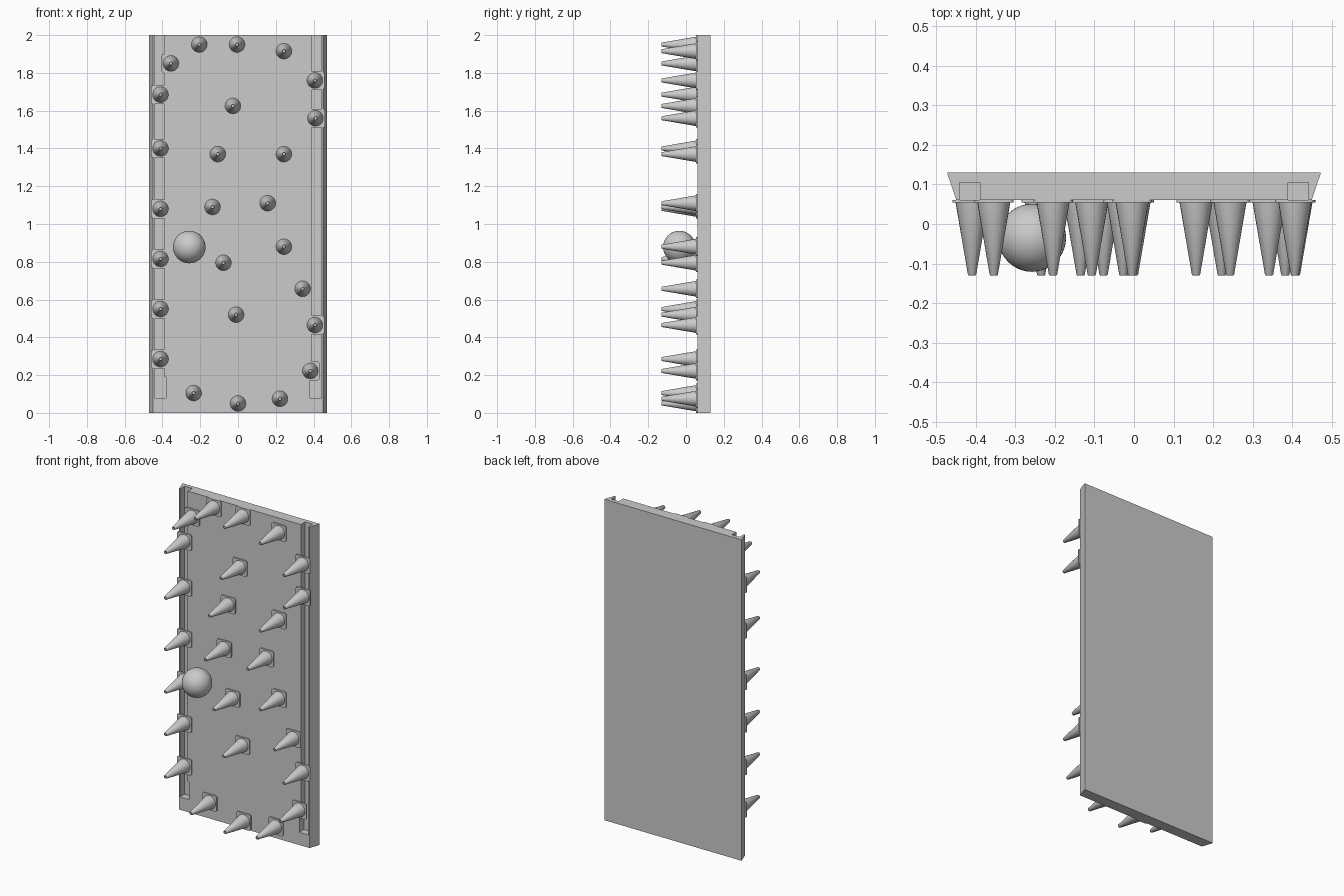
import bpy, bmesh, math
from mathutils import Matrix

if "Cube" in bpy.data.objects:
    bpy.data.objects.remove(bpy.data.objects["Cube"])


def make_object(name, bm):
    bmesh.ops.recalc_face_normals(bm, faces=bm.faces)
    mesh = bpy.data.meshes.new(name)
    bm.to_mesh(mesh)
    bm.free()
    ob = bpy.data.objects.new(name, mesh)
    bpy.context.collection.objects.link(ob)
    return ob


def smooth(ob, angle=35):
    bpy.ops.object.select_all(action='DESELECT')
    ob.select_set(True)
    bpy.context.view_layer.objects.active = ob
    bpy.ops.object.shade_smooth_by_angle(angle=math.radians(angle))


def prism(bm, points, offset):
    face = bm.faces.new([bm.verts.new(p) for p in points])
    new = bmesh.ops.extrude_face_region(bm, geom=[face])['geom']
    bmesh.ops.translate(bm, vec=offset,
                        verts=[v for v in new if isinstance(v, bmesh.types.BMVert)])


# Slab with sides tapering towards the front
bm = bmesh.new()
profile = [(-0.472, 0.13), (-0.472, 0.126), (-0.45, 0.061),
           (0.45, 0.061), (0.472, 0.126), (0.472, 0.13)]
prism(bm, [(x, y, 0) for x, y in profile], (0, 0, 2))
slab = make_object("slab", bm)

# Stepped side channels, open at the top
bm = bmesh.new()
channel = [(0.442, 0.08), (0.38, 0.08), (0.38, 0.19), (0.39, 0.19),
           (0.39, 2.1), (0.442, 2.1)]
for s in (-1, 1):
    prism(bm, [(s * x, 0.0, z) for x, z in channel], (0, 0.105, 0))
cutter = make_object("channel_cutter", bm)
cutter.hide_render = True
mod = slab.modifiers.new("channels", 'BOOLEAN')
mod.operation = 'DIFFERENCE'
mod.solver = 'EXACT'
mod.object = cutter
bpy.context.view_layer.objects.active = slab
bpy.ops.object.modifier_apply(modifier=mod.name)
bpy.data.objects.remove(cutter)

# Spike: rounded square base plate and a truncated cone with hollow tip
bm = bmesh.new()
half, r = 0.05, 0.012
outline = []
for cx, cz, start in ((1, 1, 0), (-1, 1, 90), (-1, -1, 180), (1, -1, 270)):
    for k in range(4):
        a = math.radians(start + 30 * k)
        outline.append((cx * (half - r) + r * math.cos(a), 0.061,
                        cz * (half - r) + r * math.sin(a)))
prism(bm, outline, (0, -0.007, 0))
rings = []
for radius, y in ((0.042, 0.056), (0.0105, -0.128), (0.009, -0.130),
                  (0.006, -0.130), (0.006, -0.11)):
    rings.append([bm.verts.new((radius * math.cos(i * math.pi / 12), y,
                                radius * math.sin(i * math.pi / 12)))
                  for i in range(24)])
for a, b in zip(rings, rings[1:]):
    for i in range(24):
        j = (i + 1) % 24
        bm.faces.new((a[i], a[j], b[j], b[i]))
bm.faces.new(rings[-1])
bm.faces.new(rings[0])
spike = make_object("spike", bm)
smooth(spike)

# Spikes scattered over the front
spots = [(-.205, 1.95), (-.005, 1.95), (.243, 1.915), (-.355, 1.85), (.407, 1.76),
         (-.41, 1.685), (-.027, 1.625), (.41, 1.56), (-.41, 1.40), (-.107, 1.37),
         (.243, 1.37), (-.41, 1.08), (-.135, 1.09), (.157, 1.11), (.243, .88),
         (-.41, .815), (-.077, .795), (.342, .657), (-.41, .55), (-.01, .52),
         (.407, .465), (-.41, .285), (.383, .222), (-.235, .105), (0, .05),
         (.222, .075)]
for i, (x, z) in enumerate(spots):
    ob = spike if i == 0 else spike.copy()
    if i:
        bpy.context.collection.objects.link(ob)
        ob.name = f"spike_{i + 1}"
    ob.location = (x, 0, z)

# Round knob
bm = bmesh.new()
bmesh.ops.create_uvsphere(bm, u_segments=40, v_segments=24, radius=0.086,
                          matrix=Matrix.Translation((-0.258, -0.035, 0.878)))
smooth(make_object("knob", bm))
